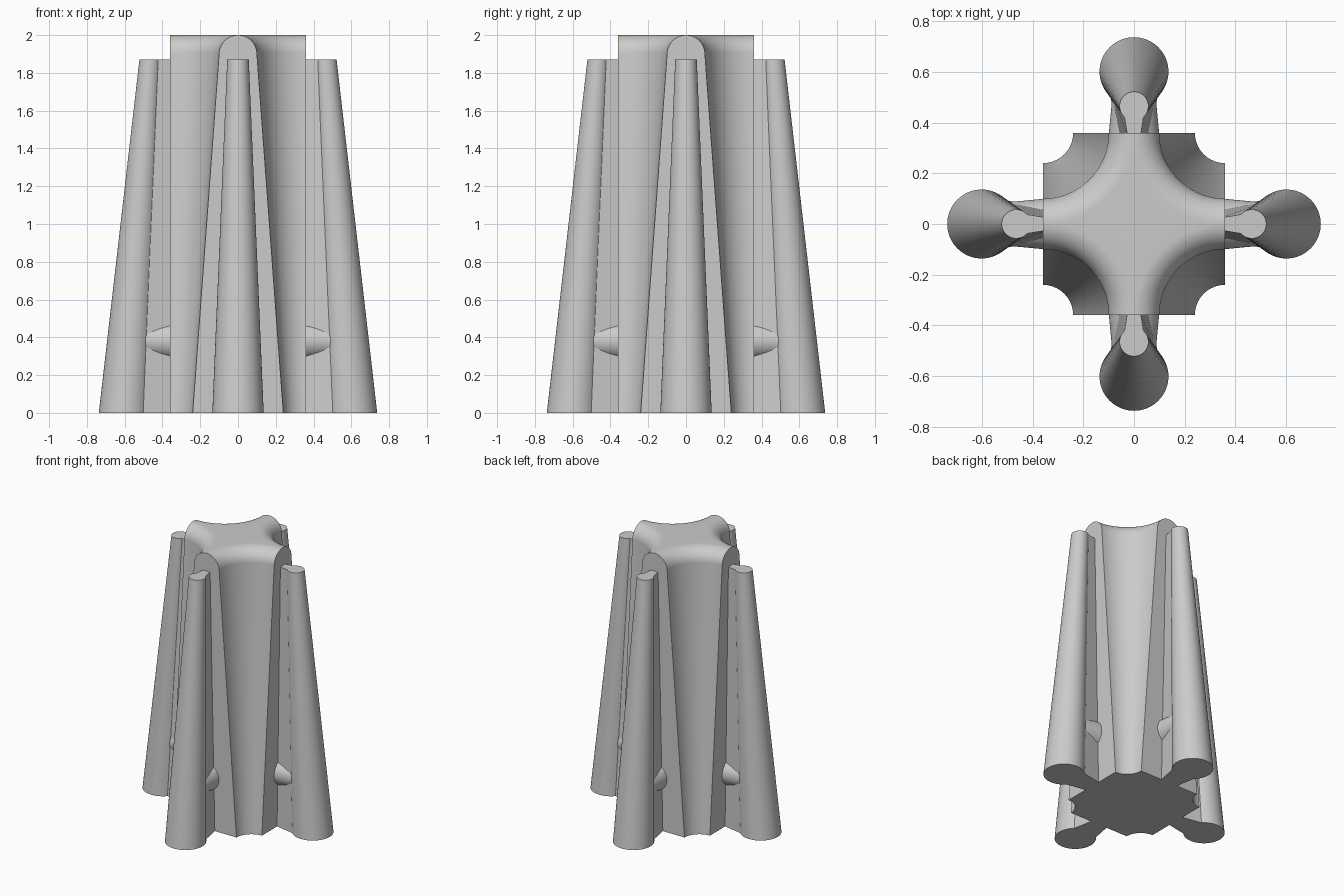
import bpy, bmesh
from math import sin, cos, pi, radians
from mathutils import Matrix

cube = bpy.data.objects.get("Cube")
if cube:
    bpy.data.objects.remove(cube, do_unlink=True)

grey = bpy.data.materials.new("plain_grey")
grey.use_nodes = True
COLOR = (0.6, 0.6, 0.6, 1)
grey.diffuse_color = COLOR
grey.node_tree.nodes["Principled BSDF"].inputs["Base Color"].default_value = COLOR

HALF = 0.36        # half width of the core
LEG_TOP = 1.87


def loft(name, rings, turn=0.0):
    """Skin a stack of equal-length rings and cap both ends."""
    bm = bmesh.new()
    loops = [[bm.verts.new(p) for p in ring] for ring in rings]
    count = len(loops[0])
    for low, high in zip(loops, loops[1:]):
        for i in range(count):
            j = (i + 1) % count
            bm.faces.new((low[i], low[j], high[j], high[i]))
    bm.faces.new(loops[0][::-1])
    bm.faces.new(loops[-1])
    bmesh.ops.remove_doubles(bm, verts=bm.verts, dist=1e-5)
    bmesh.ops.recalc_face_normals(bm, faces=bm.faces)
    bm.transform(Matrix.Rotation(turn, 4, 'Z'))
    mesh = bpy.data.meshes.new(name)
    bm.to_mesh(mesh)
    bm.free()
    mesh.materials.append(grey)
    obj = bpy.data.objects.new(name, mesh)
    bpy.context.collection.objects.link(obj)
    bpy.ops.object.select_all(action='DESELECT')
    obj.select_set(True)
    bpy.context.view_layer.objects.active = obj
    bpy.ops.object.shade_smooth_by_angle(angle=radians(30))
    return obj


def circle(cx, z, r, n=64):
    return [(cx + r * cos(2 * pi * i / n), r * sin(2 * pi * i / n), z) for i in range(n)]


def core_ring(z, r, n=24):
    """Square outline with a round scoop of radius r out of every corner."""
    ring = []
    for k in range(4):
        spin = Matrix.Rotation(k * pi / 2, 4, 'Z')
        for i in range(n + 1):
            a = -pi / 2 - i * pi / 2 / n
            p = Matrix.Translation((HALF, HALF, z)) @ Matrix.Rotation(a, 4, 'Z')
            ring.append(spin @ (p @ Matrix.Translation((r, 0, 0))).translation)
    return ring


# Core: widening scoops, then a round-over to the flat top
levels = [(0, 0.12)]
for i in range(17):
    t = i * pi / 32
    levels.append((1.9 + 0.1 * sin(t), 0.26 + 0.1 * (1 - cos(t))))
loft("core", [core_ring(z, r) for z, r in levels])


def web_ring(z, x0, w0, x1, w1):
    return [(x0, -w0, z), (x1, -w1, z), (x1, w1, z), (x0, w0, z)]


# Four leaning legs, each with a web and a short peg joining it to the core
for side, turn in (("left", 0), ("back", pi / 2), ("right", pi), ("front", -pi / 2)):
    loft(side + "_leg", [circle(0.601, 0, 0.136), circle(0.465, LEG_TOP, 0.057)], turn)
    loft(side + "_web", [web_ring(0, 0.35, 0.064, 0.55, 0.102),
                         web_ring(LEG_TOP, 0.35, 0.026, 0.45, 0.042)], turn)
    peg = [[(x, y, 0.38 + h) for h, y, _ in circle(0, 0, r, 48)]
           for x, r in ((0.35, 0.1), (0.55, 0.081))]
    loft(side + "_peg", peg, turn)
